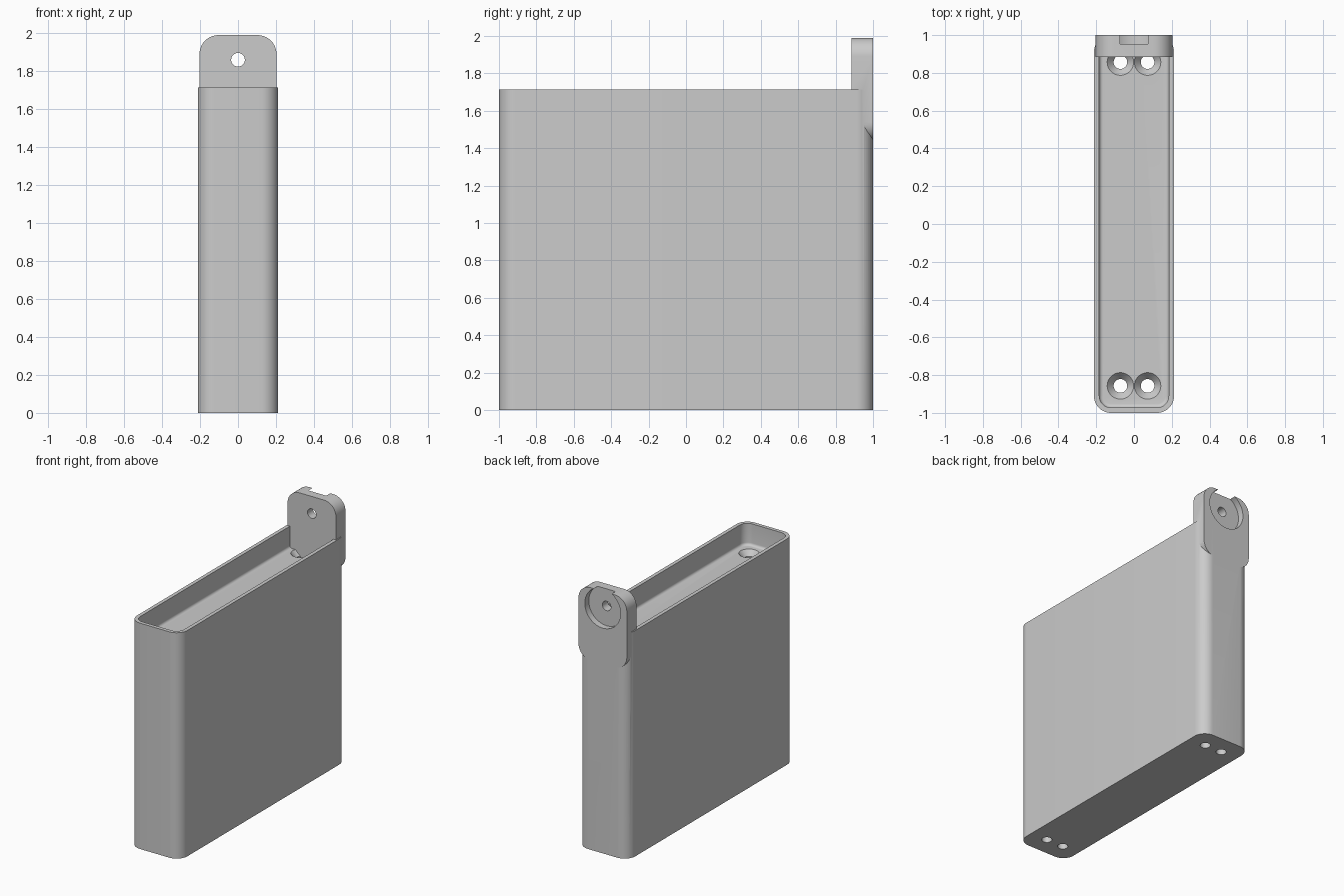
import bpy, bmesh, math
from mathutils import Matrix, Vector

cube = bpy.data.objects.get("Cube")
if cube:
    bpy.data.objects.remove(cube, do_unlink=True)

grey = bpy.data.materials.new("plain grey")
grey.use_nodes = True
grey.diffuse_color = (0.6, 0.6, 0.6, 1)
grey.node_tree.nodes["Principled BSDF"].inputs["Base Color"].default_value = (0.6, 0.6, 0.6, 1)


def rounded_rect(w, h, r, steps=10):
    """Outline of a rounded rectangle with half sizes w and h."""
    pts = []
    for k, (sx, sy) in enumerate([(1, 1), (-1, 1), (-1, -1), (1, -1)]):
        for i in range(steps + 1):
            a = math.pi / 2 * (k + i / steps)
            pts.append((sx * (w - r) + r * math.cos(a), sy * (h - r) + r * math.sin(a)))
    return pts


def circle(r, n=48):
    return [(r * math.cos(2 * math.pi * i / n), r * math.sin(2 * math.pi * i / n)) for i in range(n)]


def loft(name, rings, matrix=Matrix()):
    """Closed solid through (outline, height) rings."""
    bm = bmesh.new()
    loops = [[bm.verts.new(matrix @ Vector((x, y, z))) for x, y in pts] for pts, z in rings]
    for a, b in zip(loops, loops[1:]):
        for i in range(len(a)):
            j = (i + 1) % len(a)
            bm.faces.new((a[i], a[j], b[j], b[i]))
    bm.faces.new(loops[0])
    bm.faces.new(loops[-1])
    bmesh.ops.recalc_face_normals(bm, faces=bm.faces)
    mesh = bpy.data.meshes.new(name)
    bm.to_mesh(mesh)
    bm.free()
    mesh.materials.append(grey)
    obj = bpy.data.objects.new(name, mesh)
    bpy.context.collection.objects.link(obj)
    return obj


def combine(target, tool, operation):
    mod = target.modifiers.new(operation, "BOOLEAN")
    mod.operation, mod.object, mod.solver = operation, tool, "EXACT"
    bpy.context.view_layer.objects.active = target
    bpy.ops.object.modifier_apply(modifier=mod.name)
    bpy.data.objects.remove(tool, do_unlink=True)


HALF_W, TOP, FLOOR, WALL = 0.212, 1.715, 1.55, 0.028

# Tall rounded block
body = loft("holder_body", [(rounded_rect(HALF_W, 1, 0.09), 0), (rounded_rect(HALF_W, 1, 0.09), TOP)])

# Tray cavity with a filleted floor
rings = []
for i in range(6):
    a = math.pi / 2 * i / 5
    inset = WALL + 0.02 * (1 - math.sin(a))
    rings.append((rounded_rect(HALF_W - inset, 1 - inset, 0.09 - inset), FLOOR + 0.02 * (1 - math.cos(a))))
rings.append((rounded_rect(HALF_W - WALL, 1 - WALL, 0.09 - WALL), TOP + 0.1))
combine(body, loft("cavity_cutter", rings), "DIFFERENCE")

# Countersunk screw holes through the floor
for x in (-0.072, 0.072):
    for y in (-0.857, 0.857):
        hole = loft("screw_hole_cutter", [(circle(0.036), -0.1), (circle(0.036), FLOOR - 0.04),
                    (circle(0.07), FLOOR), (circle(0.07), FLOOR + 0.02)], Matrix.Translation((x, y, 0)))
        combine(body, hole, "DIFFERENCE")

# Hanging tab, outline in x-z, extruded along y
def upright(z):
    return Matrix.Translation((0, 0, z)) @ Matrix.Rotation(math.pi / 2, 4, "X")

outline = rounded_rect(0.203, 0.275, 0.1)
tab = loft("hanging_tab", [(outline, -1.0), (outline, -0.885)], upright(1.715))
combine(body, tab, "UNION")

# Round recess open at the top, and the pin hole through the tab
combine(body, loft("recess_cutter", [(circle(0.15, 64), -1.1), (circle(0.15, 64), -0.952)], upright(1.86)), "DIFFERENCE")
combine(body, loft("pin_hole_cutter", [(circle(0.036), -1.1), (circle(0.036), -0.8)], upright(1.86)), "DIFFERENCE")

bpy.ops.object.select_all(action="DESELECT")
body.select_set(True)
bpy.context.view_layer.objects.active = body
bpy.ops.object.shade_smooth_by_angle(angle=math.radians(30))
